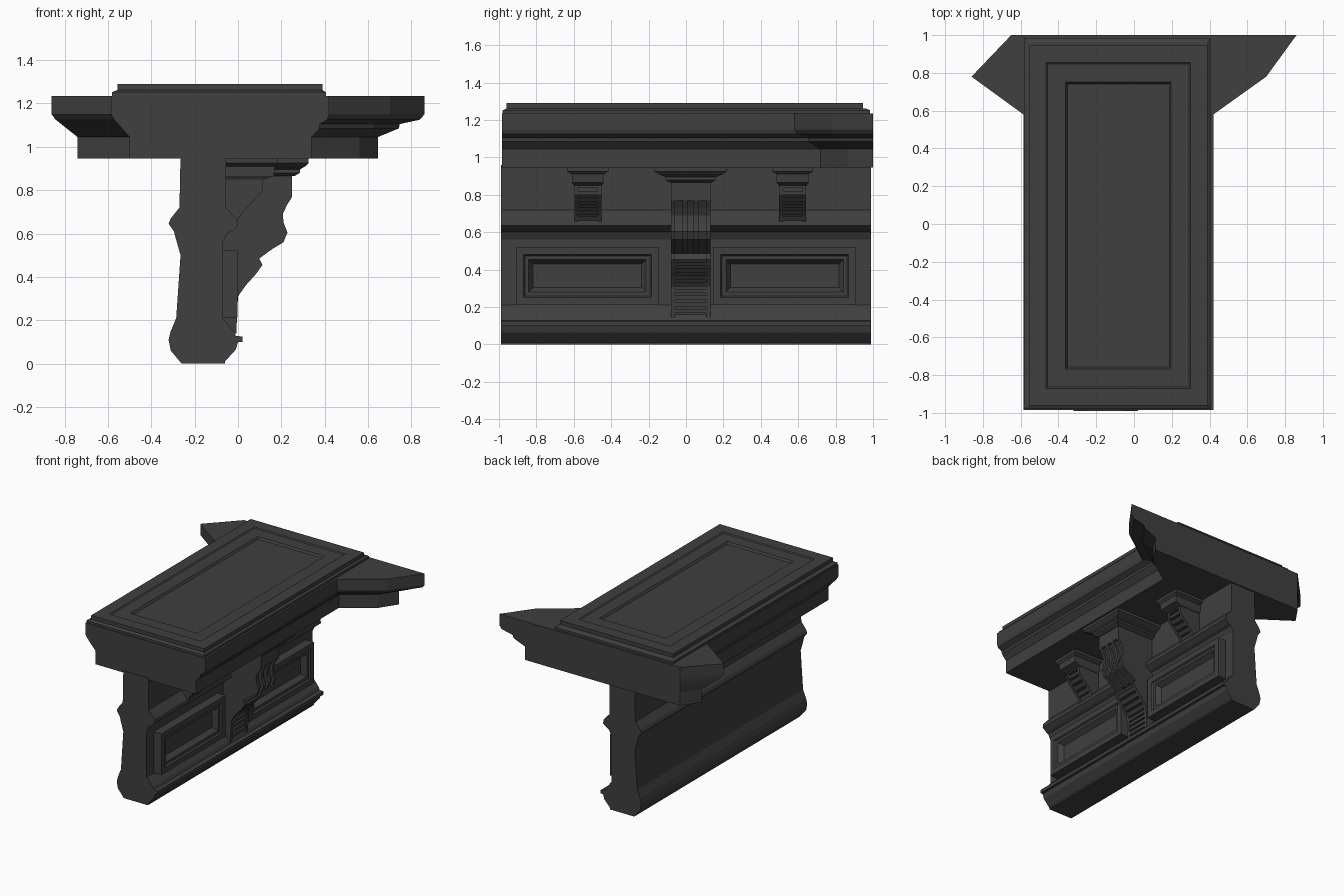
import bpy, bmesh
from mathutils import Vector

if "Cube" in bpy.data.objects:
    bpy.data.objects.remove(bpy.data.objects["Cube"])

dark = bpy.data.materials.new("dark_grey")
dark.diffuse_color = (0.05, 0.05, 0.05, 1)
dark.use_nodes = True
dark.node_tree.nodes["Principled BSDF"].inputs["Base Color"].default_value = dark.diffuse_color


def finish(name, bm):
    bmesh.ops.recalc_face_normals(bm, faces=bm.faces[:])
    me = bpy.data.meshes.new(name)
    bm.to_mesh(me)
    bm.free()
    ob = bpy.data.objects.new(name, me)
    me.materials.append(dark)
    bpy.context.collection.objects.link(ob)
    return ob


def loft(name, rings):
    """Skin between matching rings of points and cap both ends."""
    bm = bmesh.new()
    vs = [[bm.verts.new(p) for p in r] for r in rings]
    n = len(vs[0])
    for a, b in zip(vs, vs[1:]):
        for i in range(n):
            j = (i + 1) % n
            bm.faces.new((a[i], a[j], b[j], b[i]))
    bm.faces.new(vs[0][::-1])
    bm.faces.new(vs[-1])
    return finish(name, bm)


def extrude_y(name, pts, y0, y1):
    return loft(name, [[(x, y, z) for x, z in pts] for y in (y0, y1)])


def rect(x0, x1, y0, y1, z):
    return [(x0, y0, z), (x1, y0, z), (x1, y1, z), (x0, y1, z)]


def panel(name, lo, hi, direction, insets):
    """Box whose face towards 'direction' gets stepped insets (width, depth)."""
    d = Vector(direction)
    bm = bmesh.new()
    bmesh.ops.create_cube(bm, size=1)
    lo, hi = Vector(lo), Vector(hi)
    for v in bm.verts:
        v.co = Vector([lo[i] + (v.co[i] + 0.5) * (hi[i] - lo[i]) for i in range(3)])
    bm.normal_update()
    f = max(bm.faces, key=lambda q: q.normal.dot(d))
    for width, depth in insets:
        bmesh.ops.inset_region(bm, faces=[f], thickness=width, use_even_offset=True)
        for v in f.verts:
            v.co += d * depth
    return finish(name, bm)


def front_x(pts, z):
    """x of a front profile (listed top to bottom) at height z."""
    for (x0, z0), (x1, z1) in zip(pts, pts[1:]):
        if z1 <= z <= z0 and z0 > z1:
            return x0 + (x1 - x0) * (z0 - z) / (z0 - z1)
    return pts[-1][0]


def shifted(pts, back, d):
    p = [(x - d, z) for x, z in pts]
    return p + [(back, pts[-1][1]), (back, pts[0][1])]


# wall with base and rail mouldings
left = [(-.26, 0), (-.31, .06), (-.32, .11), (-.31, .15), (-.285, .21), (-.265, .5),
        (-.285, .57), (-.295, .61), (-.32, .645), (-.31, .67), (-.27, .72), (-.265, .96)]
right = [(-.055, .96), (-.055, .72), (-.005, .665), (0, .635), (-.03, .61), (-.05, .6),
         (-.07, .56), (-.07, .21), (-.02, .15), (-.01, .128), (.02, .125), (.02, .1),
         (0, .1), (-.01, .065), (-.06, .01), (-.06, 0)]
extrude_y("wall", left + right, -.99, .99)

# cornice with angled wings at the back, lofted between lower and upper outlines
low = [(-.5, -.985), (.34, -.985), (.34, .72), (.56, .87), (.645, 1), (-.65, 1), (-.74, .87), (-.5, .7)]
top = [(-.585, -.985), (.42, -.985), (.42, .58), (.70, .78), (.86, 1), (-.65, 1), (-.86, .78), (-.585, .58)]
levels = [(.945, 0, 0), (1.045, 0, 0), (1.085, .42, .45), (1.105, .63, .47),
          (1.125, .84, .9), (1.15, 1, 1), (1.235, 1, 1)]
rings = []
for z, tl, tr in levels:
    ring = []
    for a, b in zip(low, top):
        t = tr if a[0] > 0 else tl
        ring.append((a[0] + (b[0] - a[0]) * t, a[1] + (b[1] - a[1]) * t, z))
    rings.append(ring)
loft("cornice", rings)

# stepped top slab with sunken panel
loft("top_step", [rect(-.58, .405, -.98, .985, 1.23), rect(-.58, .405, -.98, .985, 1.252),
                  rect(-.555, .39, -.96, .96, 1.262)])
panel("top_slab", (-.555, -.96, 1.26), (.39, .945, 1.29), (0, 0, 1),
      [(.09, 0), (.008, -.006), (.095, 0), (.01, -.015)])

# wall panels either side of the central bracket
for s, side in ((-1, "left"), (1, "right")):
    y = sorted((s * .145, s * .91))
    panel("wall_panel_" + side, (-.08, y[0], .212), (-.003, y[1], .522), (1, 0, 0),
          [(.04, 0), (.008, -.012), (.02, 0), (.025, -.035)])


def bracket(name, front, back, yc, half, rail, depth, ribs, slats):
    """Fluted body: sunken core, side rails, upright ribs and cross slats."""
    extrude_y(name + "_core", shifted(front, back, depth), yc - half + .003, yc + half - .003)
    for i, s in enumerate((-1, 1)):
        y = sorted((yc + s * half, yc + s * (half - rail)))
        extrude_y(f"{name}_rail_{i}", shifted(front, back, 0), y[0], y[1])
    for i, (dy, w, part) in enumerate(ribs):
        extrude_y(f"{name}_rib_{i}", shifted(part, back, 0), yc + dy - w, yc + dy + w)
    for i, z in enumerate(slats):
        a, b = front_x(front, z + .011), front_x(front, z - .011)
        extrude_y(f"{name}_slat_{i}",
                  [(a - .003, z + .011), (b - .003, z - .011), (b - .05, z - .011), (a - .05, z + .011)],
                  yc - half + rail * .5, yc + half - rail * .5)


# central scroll bracket
scroll = [(.25, .89), (.25, .77), (.225, .73), (.207, .69), (.21, .65), (.228, .605), (.21, .56),
          (.16, .53), (.098, .485), (.113, .455), (.08, .41), (.035, .36), (0, .31), (-.008, .14)]
YC = .025
bracket("centre_bracket", scroll, -.08, YC, .105, .022, .022,
        [(-.03, .014, scroll[1:9]), (.03, .014, scroll[1:9]), (0, .1, scroll[:2])],
        [.43 - .036 * i for i in range(8)])
loft("centre_cap", [rect(-.07, .26, YC - .11, YC + .11, .865), rect(-.07, .285, YC - .135, YC + .135, .88),
                    rect(-.07, .285, YC - .135, YC + .135, .895), rect(-.07, .31, YC - .17, YC + .17, .91),
                    rect(-.07, .325, YC - .195, YC + .195, .925), rect(-.07, .325, YC - .195, YC + .195, .95)])

# small brackets on each side
small = [(.115, .87), (.115, .8), (.09, .77), (.05, .73), (.015, .69), (-.005, .655)]
for side, yc in (("left", -.525), ("right", .57)):
    bracket("small_bracket_" + side, small, -.07, yc, .072, .02, .025, [(0, .06, [(.115, .87), (.115, .84)])],
            [.81, .775, .74, .705, .675])
    loft("small_cap_" + side, [rect(-.07, .12, yc - .075, yc + .075, .85), rect(-.07, .165, yc - .085, yc + .085, .865),
                               rect(-.07, .17, yc - .085, yc + .085, .91), rect(-.07, .185, yc - .11, yc + .11, .925),
                               rect(-.07, .185, yc - .11, yc + .11, .95)])
